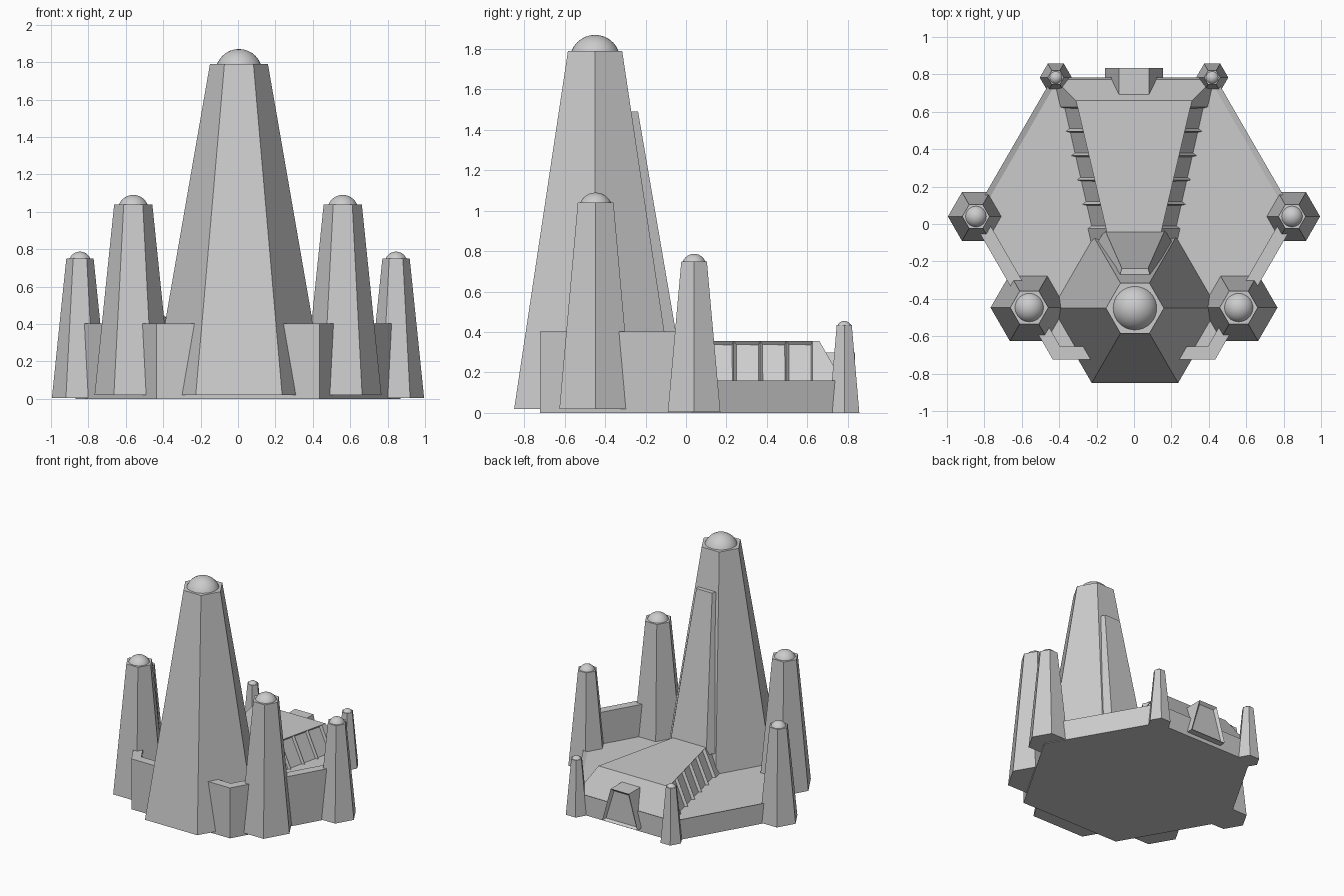
import bpy, bmesh, math
from mathutils import Vector

old = bpy.data.objects.get("Cube")
if old:
    bpy.data.objects.remove(old, do_unlink=True)

stone = bpy.data.materials.new("stone_grey")
stone.use_nodes = True
GREY = (0.6, 0.6, 0.6, 1)
stone.diffuse_color = GREY
stone.node_tree.nodes["Principled BSDF"].inputs["Base Color"].default_value = GREY


def finish(name, bm):
    bmesh.ops.recalc_face_normals(bm, faces=bm.faces)
    mesh = bpy.data.meshes.new(name)
    bm.to_mesh(mesh)
    bm.free()
    mesh.materials.append(stone)
    ob = bpy.data.objects.new(name, mesh)
    bpy.context.collection.objects.link(ob)
    return ob


def loft(lower, upper):
    """Closed solid between two matching outlines."""
    bm = bmesh.new()
    a = [bm.verts.new(p) for p in lower]
    b = [bm.verts.new(p) for p in upper]
    bm.faces.new(a[::-1])
    bm.faces.new(b)
    n = len(a)
    for i in range(n):
        j = (i + 1) % n
        bm.faces.new((a[i], a[j], b[j], b[i]))
    bmesh.ops.recalc_face_normals(bm, faces=bm.faces)
    return bm


def hexagon(x, y, z, r):
    return [Vector((x + r * math.cos(i * math.pi / 3),
                    y + r * math.sin(i * math.pi / 3), z)) for i in range(6)]


def tower(name, x, y, z0, z1, r0, r1, dome_r, dome_top):
    finish(name, loft(hexagon(x, y, z0, r0), hexagon(x, y, z1, r1)))
    bm = bmesh.new()
    bmesh.ops.create_uvsphere(bm, u_segments=32, v_segments=16, radius=dome_r)
    bmesh.ops.translate(bm, verts=bm.verts, vec=(x, y, dome_top - dome_r))
    for f in bm.faces:
        f.smooth = True
    finish(name + "_dome", bm)


# Towers with domed caps
tower("main_tower", 0.005, -0.45, 0.02, 1.79, 0.462, 0.155, 0.125, 1.87)
for side, s in (("left", 1), ("right", -1)):
    tower(side + "_tall_tower", s * 0.56, -0.447, 0.02, 1.04, 0.207, 0.102, 0.083, 1.09)
    tower(side + "_short_tower", s * 0.845, 0.04, 0.005, 0.75, 0.15, 0.073, 0.06, 0.787)
    tower(side + "_back_turret", s * 0.418, 0.783, 0, 0.435, 0.086, 0.043, 0.037, 0.455)

# Hexagonal platform with a shallow sunken floor
CY, R = 0.03, 0.87
bm = loft(hexagon(0, CY, 0, R), hexagon(0, CY, 0.16, R))
top = [f for f in bm.faces if f.normal.z > 0.9]
bmesh.ops.inset_region(bm, faces=top, thickness=0.035)
bmesh.ops.translate(bm, verts=top[0].verts, vec=(0, 0, -0.012))
finish("platform", bm)

# Curtain wall round the front three sides of the platform
outer, inner = hexagon(0, CY, 0.1, R), hexagon(0, CY, 0.1, R - 0.08)
order = (3, 4, 5, 0)
ring = [outer[i] for i in order] + [inner[i] for i in reversed(order)]
finish("curtain_wall", loft(ring, [p + Vector((0, 0, 0.302)) for p in ring]))

# Central hall with sloping sides and back
def plan(front_x, back_x, back_y, z):
    return [(-front_x, -0.3, z), (front_x, -0.3, z), (back_x, back_y, z), (-back_x, back_y, z)]


bm = loft(plan(0.185, 0.43, 0.78, 0.145), plan(0.085, 0.31, 0.66, 0.355))
# Five recessed panels on each sloping side
cuts = [-0.025 + 0.13 * k for k in range(6)]
for y in cuts:
    bmesh.ops.bisect_plane(bm, geom=bm.verts[:] + bm.edges[:] + bm.faces[:],
                           plane_co=(0, y, 0), plane_no=(0, 1, 0))
bm.normal_update()
panels = [f for f in bm.faces if abs(f.normal.x) > 0.5
          and cuts[0] < f.calc_center_median().y < cuts[-1]]
bmesh.ops.inset_individual(bm, faces=panels, thickness=0.015, depth=-0.02)
finish("central_hall", bm)

# Back gateway with a recessed door
def gate(y):
    return [(-0.155, y, 0.03), (0.155, y, 0.03), (0.08, y, 0.3), (-0.08, y, 0.3)]


bm = loft(gate(0.62), gate(0.835))
door = [f for f in bm.faces if f.normal.y > 0.9]
bmesh.ops.inset_region(bm, faces=door, thickness=0.025)
bmesh.ops.translate(bm, verts=door[0].verts, vec=(0, -0.02, 0))
finish("back_gate", bm)

# Tapered buttress up the back of the main tower
def buttress(z, root_x, root_y, face_x, face_y):
    c = 0.005
    return [(c - root_x, root_y, z), (c + root_x, root_y, z),
            (c + face_x, face_y, z), (c - face_x, face_y, z)]


finish("tower_buttress", loft(buttress(0.3, 0.22, -0.13, 0.16, -0.033),
                              buttress(1.49, 0.085, -0.29, 0.07, -0.237)))
